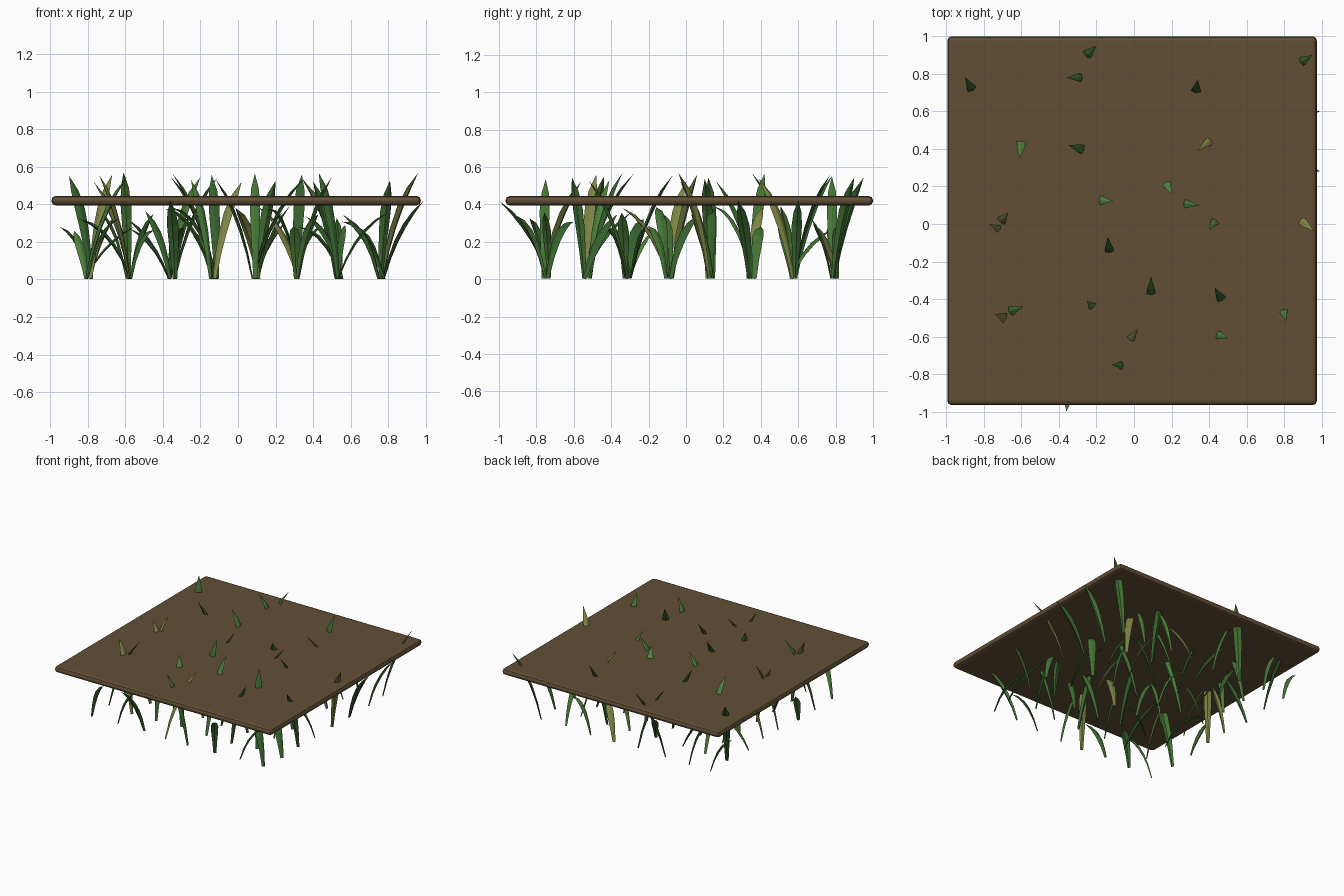
import bpy, bmesh, math, random
from mathutils import Vector

if "Cube" in bpy.data.objects:
    bpy.data.objects.remove(bpy.data.objects["Cube"])

random.seed(11)


def material(name, rgb):
    m = bpy.data.materials.new(name)
    m.diffuse_color = (*rgb, 1)
    m.use_nodes = True
    m.node_tree.nodes["Principled BSDF"].inputs["Base Color"].default_value = m.diffuse_color
    return m


soil = material("soil_brown", (0.122, 0.078, 0.036))
greens = {"dark": material("dark_green", (0.036, 0.120, 0.026)),
          "leaf": material("leaf_green", (0.080, 0.230, 0.045)),
          "mid": material("mid_green", (0.058, 0.175, 0.036)),
          "olive": material("olive", (0.205, 0.235, 0.058))}
NAMES = list(greens)

# Soil slab with rounded edges
bm = bmesh.new()
bmesh.ops.create_cube(bm, size=1)
for v in bm.verts:
    v.co = (v.co.x * 1.968 - 0.01, v.co.y * 1.965 + 0.0175, v.co.z * 0.05 + 0.42)
mesh = bpy.data.meshes.new("soil_slab")
bm.to_mesh(mesh)
bm.free()
mesh.materials.append(soil)
slab = bpy.data.objects.new("soil_slab", mesh)
bpy.context.collection.objects.link(slab)
bevel = slab.modifiers.new("rounded_edges", 'BEVEL')
bevel.width, bevel.segments = 0.022, 2

# Blade half width along its length: narrow foot, wide middle, pointed tip
PROFILE = [(0, 0.011), (0.2, 0.018), (0.4, 0.025), (0.6, 0.028), (0.8, 0.021), (1, 0)]


def add_blade(bm, foot, bend, tip, width, mat):
    """Folded leaf with a ridge, swept along a quadratic curve."""
    lean = tip - foot
    side = Vector((-lean.y, lean.x, 0)).normalized()
    rings = []
    for t, w in PROFILE:
        p = foot * (1 - t) ** 2 + bend * (2 * t * (1 - t)) + tip * t * t
        tangent = ((bend - foot) * (1 - t) + (tip - bend) * t).normalized()
        normal = side.cross(tangent)
        w *= width
        if w == 0:
            rings.append([bm.verts.new(p)])
            continue
        offsets = (side * w, normal * w * 0.45, -side * w, -normal * w * 0.25)
        rings.append([bm.verts.new(p + o) for o in offsets])
    faces = [bm.faces.new(rings[0])]
    for a, b in zip(rings, rings[1:]):
        for i in range(4):
            j = (i + 1) % 4
            faces.append(bm.faces.new((a[i], a[j], b[j], b[i]) if len(b) > 1
                                      else (a[i], a[j], b[0])))
    for f in faces:
        f.material_index = mat


# Long blades: (column, row) on the planting grid -> tip x, tip y, colour
LONG = {
    (0, 6): (-0.90, 0.78, "dark"), (2, 7): (-0.20, 0.95, "mid"),
    (3, 7): (-0.36, 0.78, "mid"), (5, 6): (0.34, 0.77, "dark"),
    (6, 6): (0.34, 0.39, "olive"), (7, 7): (0.95, 0.90, "mid"),
    (1, 6): (-0.61, 0.35, "leaf"), (3, 5): (-0.35, 0.42, "mid"),
    (4, 5): (0.20, 0.16, "leaf"), (2, 4): (-0.11, 0.12, "leaf"),
    (4, 4): (0.35, 0.10, "mid"), (6, 4): (0.40, -0.03, "mid"),
    (7, 4): (0.96, -0.04, "olive"), (0, 3): (-0.67, 0.06, "olive"),
    (1, 3): (-0.77, 0.0, "olive"), (3, 2): (-0.14, -0.07, "dark"),
    (4, 1): (0.09, -0.28, "mid"), (3, 1): (-0.25, -0.41, "leaf"),
    (1, 1): (-0.74, -0.48, "olive"), (0, 1): (-0.59, -0.44, "mid"),
    (6, 1): (0.43, -0.34, "dark"), (7, 2): (0.81, -0.52, "mid"),
    (5, 1): (0.50, -0.61, "mid"), (4, 0): (-0.12, -0.75, "mid"),
    (3, 0): (0.02, -0.56, "olive"), (2, 0): (-0.36, -1.0, "mid"),
    (7, 6): (0.99, 0.60, "mid"), (7, 5): (0.99, 0.28, "dark"),
}


def limit(v):
    return max(-0.95, min(0.95, v))


# One blade at each point of an 8 by 8 grid, gathered into one object per row
for j in range(8):
    y = -0.75 + 0.22 * j
    bm = bmesh.new()
    for i in range(8):
        x = -0.80 + 0.2235 * i
        foot = Vector((x + random.uniform(-0.018, 0.018),
                       y + random.uniform(-0.018, 0.018), 0.004))
        if (i, j) in LONG:
            # Tall blades pierce the slab; those past its rim stay lower
            tx, ty, colour = LONG[i, j]
            past_rim = max(abs(tx), abs(ty)) > 0.98
            top = 0.42 if past_rim else random.uniform(0.52, 0.58)
            tip = Vector((tx, ty, top))
            bend = foot.lerp(tip, 0.32)
            bend.z = top * 0.68
            width = random.uniform(0.95, 1.15)
        else:
            # Shorter blades that lean or arch outward below the slab
            angle = random.uniform(0, math.tau)
            reach = random.uniform(0.10, 0.29)
            top = random.uniform(0.25, 0.40)
            tip = Vector((limit(x + reach * math.cos(angle)),
                          limit(y + reach * math.sin(angle)), top))
            bend = foot.lerp(tip, 0.35)
            bend.z = top * random.uniform(0.65, 1.05)
            width = random.uniform(0.7, 1.15)
            colour = random.choices(NAMES, [3, 5, 4, 2])[0]
        add_blade(bm, foot, bend, tip, width, NAMES.index(colour))

    bmesh.ops.recalc_face_normals(bm, faces=bm.faces)
    for v in bm.verts:
        v.co.z = max(0, v.co.z)
    mesh = bpy.data.meshes.new(f"grass_row_{j + 1}")
    bm.to_mesh(mesh)
    bm.free()
    for m in greens.values():
        mesh.materials.append(m)
    bpy.context.collection.objects.link(bpy.data.objects.new(mesh.name, mesh))
